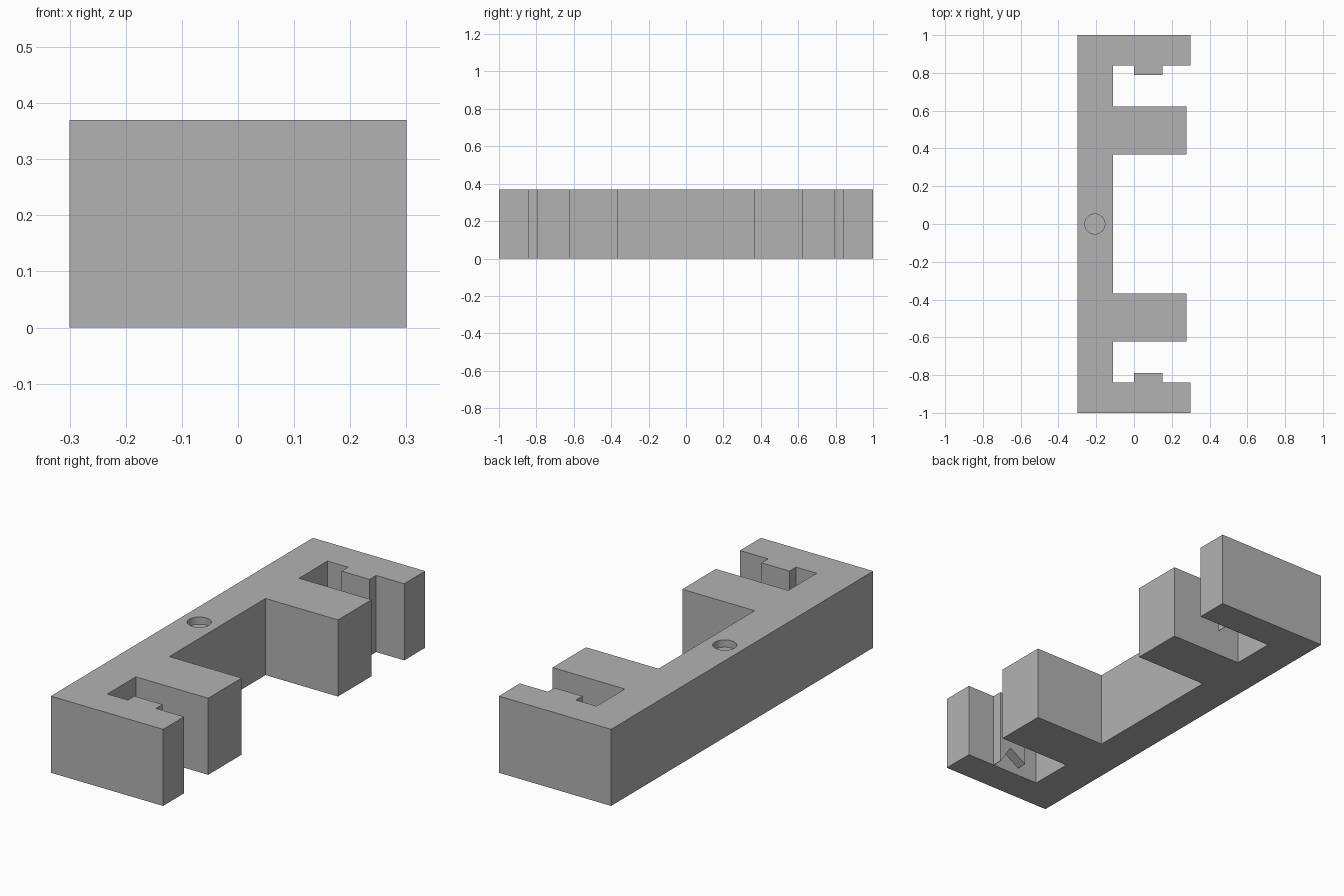
import bpy
import bmesh
from mathutils import Vector

cube = bpy.data.objects.get("Cube")
if cube:
    bpy.data.objects.remove(cube, do_unlink=True)

HEIGHT = 0.37

grey = bpy.data.materials.new("plain_grey")
grey.use_nodes = True
colour = (0.45, 0.45, 0.45, 1)
grey.diffuse_color = colour
grey.node_tree.nodes["Principled BSDF"].inputs["Base Color"].default_value = colour


def extrude(name, points, direction):
    """Solid made by sweeping a flat outline along a direction."""
    bm = bmesh.new()
    face = bm.faces.new([bm.verts.new(p) for p in points])
    swept = bmesh.ops.extrude_face_region(bm, geom=[face], use_keep_orig=True)
    moved = [g for g in swept["geom"] if isinstance(g, bmesh.types.BMVert)]
    bmesh.ops.translate(bm, verts=moved, vec=Vector(direction))
    bmesh.ops.recalc_face_normals(bm, faces=bm.faces[:])
    mesh = bpy.data.meshes.new(name)
    bm.to_mesh(mesh)
    bm.free()
    mesh.materials.append(grey)
    obj = bpy.data.objects.new(name, mesh)
    bpy.context.collection.objects.link(obj)
    return obj


def cut(target, cutter):
    """Subtract a cutter for good, then discard it."""
    mod = target.modifiers.new("cut", "BOOLEAN")
    mod.operation = "DIFFERENCE"
    mod.solver = "EXACT"
    mod.object = cutter
    bpy.context.view_layer.objects.active = target
    bpy.ops.object.modifier_apply(modifier=mod.name)
    bpy.data.objects.remove(cutter, do_unlink=True)


# Bracket: spine, two inner blocks and two end arms with a small key each
half = [(-0.11, 0.367), (0.277, 0.367), (0.277, 0.623), (-0.11, 0.623),
        (-0.11, 0.84), (0, 0.84), (0, 0.79), (0.15, 0.79), (0.15, 0.84),
        (0.3, 0.84), (0.3, 1), (-0.3, 1)]
outline = half + [(x, -y) for x, y in reversed(half)]
bracket = extrude("bracket", [(x, y, 0) for x, y in outline], (0, 0, HEIGHT))

# Slanted notch under each key
for side in (-1, 1):
    wedge = [(0.168, -0.031), (0.088, 0.093), (-0.11, -0.031)]
    notch = extrude("notch_cutter", [(x, side * 0.84, z) for x, z in wedge],
                    (0, -side * 0.08, 0))
    cut(bracket, notch)

# Shallow round recess in the top of the spine
bpy.ops.mesh.primitive_cylinder_add(vertices=32, radius=0.053, depth=0.07,
                                    location=(-0.207, 0, HEIGHT))
recess = bpy.context.object
recess.data.materials.append(grey)
cut(bracket, recess)

# Flat faces, with only the recess wall smoothed
bpy.ops.object.select_all(action="DESELECT")
bracket.select_set(True)
bpy.context.view_layer.objects.active = bracket
bpy.ops.object.shade_smooth_by_angle(angle=0.5)
